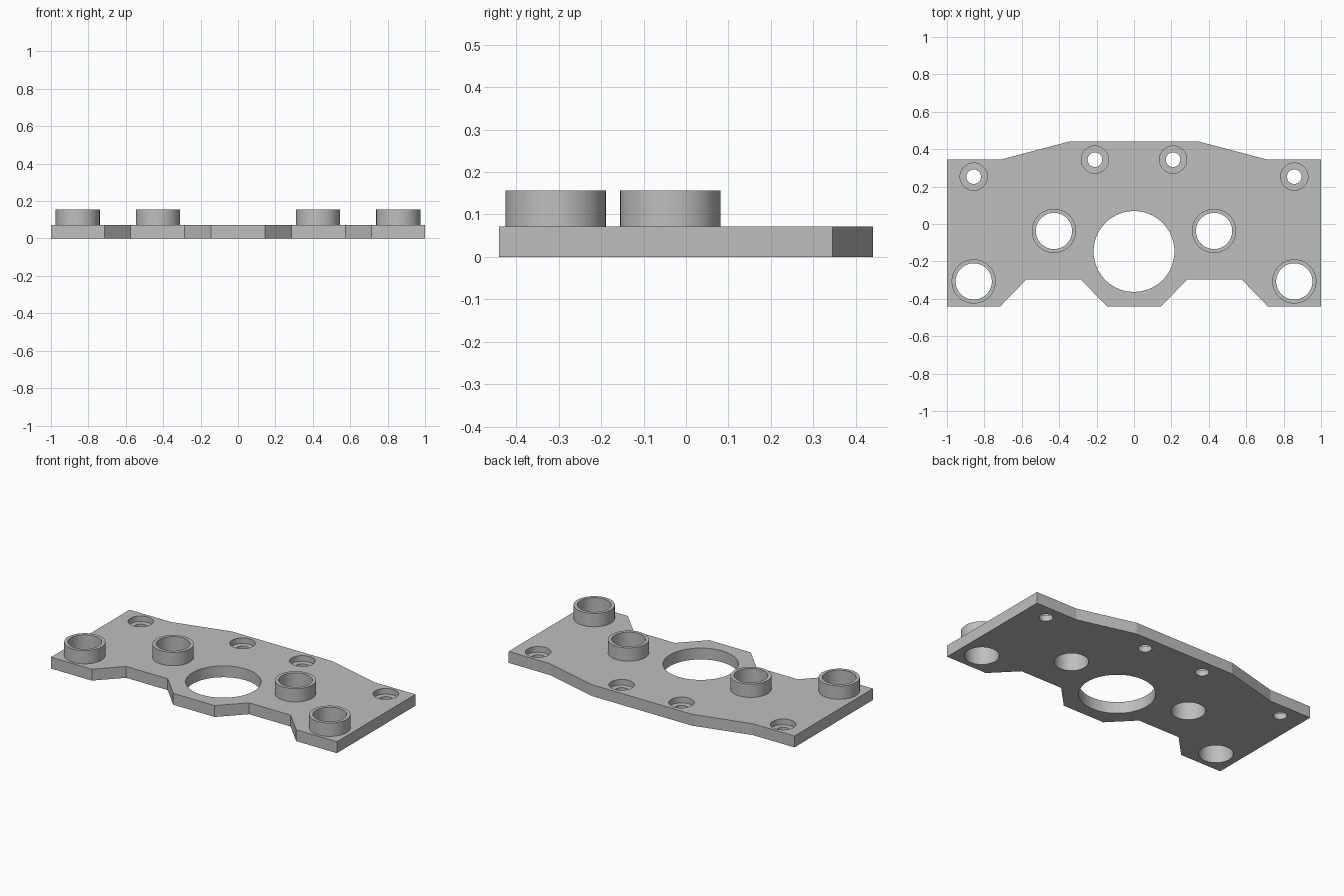
import bpy, bmesh, math

cube = bpy.data.objects.get("Cube")
if cube:
    bpy.data.objects.remove(cube, do_unlink=True)

THICK, TOP = 0.072, 0.156

grey = bpy.data.materials.new("light grey")
grey.use_nodes = True
colour = (0.52, 0.52, 0.52, 1)
grey.diffuse_color = colour
grey.node_tree.nodes["Principled BSDF"].inputs["Base Color"].default_value = colour


def prism(name, points, z0, z1):
    """Solid made by raising a closed outline from z0 to z1."""
    bm = bmesh.new()
    face = bm.faces.new([bm.verts.new((x, y, z0)) for x, y in points])
    raised = bmesh.ops.extrude_face_region(bm, geom=[face])["geom"]
    for v in raised:
        if isinstance(v, bmesh.types.BMVert):
            v.co.z = z1
    bmesh.ops.recalc_face_normals(bm, faces=bm.faces)
    mesh = bpy.data.meshes.new(name)
    bm.to_mesh(mesh)
    bm.free()
    mesh.materials.append(grey)
    obj = bpy.data.objects.new(name, mesh)
    bpy.context.collection.objects.link(obj)
    return obj


def disc(name, x, y, r, z0, z1, sides=64):
    ring = [(x + r * math.cos(math.tau * i / sides),
             y + r * math.sin(math.tau * i / sides)) for i in range(sides)]
    return prism(name, ring, z0, z1)


def combine(target, tool, operation):
    mod = target.modifiers.new(operation.lower(), 'BOOLEAN')
    mod.operation, mod.object, mod.solver = operation, tool, 'EXACT'
    bpy.context.view_layer.objects.active = target
    bpy.ops.object.modifier_apply(modifier=mod.name)
    bpy.data.objects.remove(tool, do_unlink=True)


# Plate outline, left half mirrored to the right
half = [(0.145, -0.44), (0.285, -0.296), (0.575, -0.296), (0.715, -0.44),
        (1, -0.44), (1, 0.345), (0.71, 0.345), (0.35, 0.44)]
plate = prism("mounting_plate", half + [(-x, y) for x, y in reversed(half)], 0, THICK)

# Raised sleeves with through bores
for x, y in [(0.857, -0.307), (0.428, -0.037)]:
    for side in (-1, 1):
        combine(plate, disc("sleeve", side * x, y, 0.118, THICK / 2, TOP), 'UNION')
        combine(plate, disc("bore", side * x, y, 0.097, -0.1, 0.3), 'DIFFERENCE')

# Counterbored screw holes along the back
for x, y in [(0.857, 0.253), (0.209, 0.344)]:
    for side in (-1, 1):
        combine(plate, disc("recess", side * x, y, 0.073, THICK / 2, 0.3), 'DIFFERENCE')
        combine(plate, disc("screw_hole", side * x, y, 0.039, -0.1, 0.3), 'DIFFERENCE')

# Large central opening
combine(plate, disc("opening", 0, -0.147, 0.216, -0.1, 0.3, 96), 'DIFFERENCE')

# Smooth round walls, sharp rims
bpy.ops.object.select_all(action='DESELECT')
plate.select_set(True)
bpy.context.view_layer.objects.active = plate
bpy.ops.object.shade_smooth_by_angle(angle=math.radians(12))
